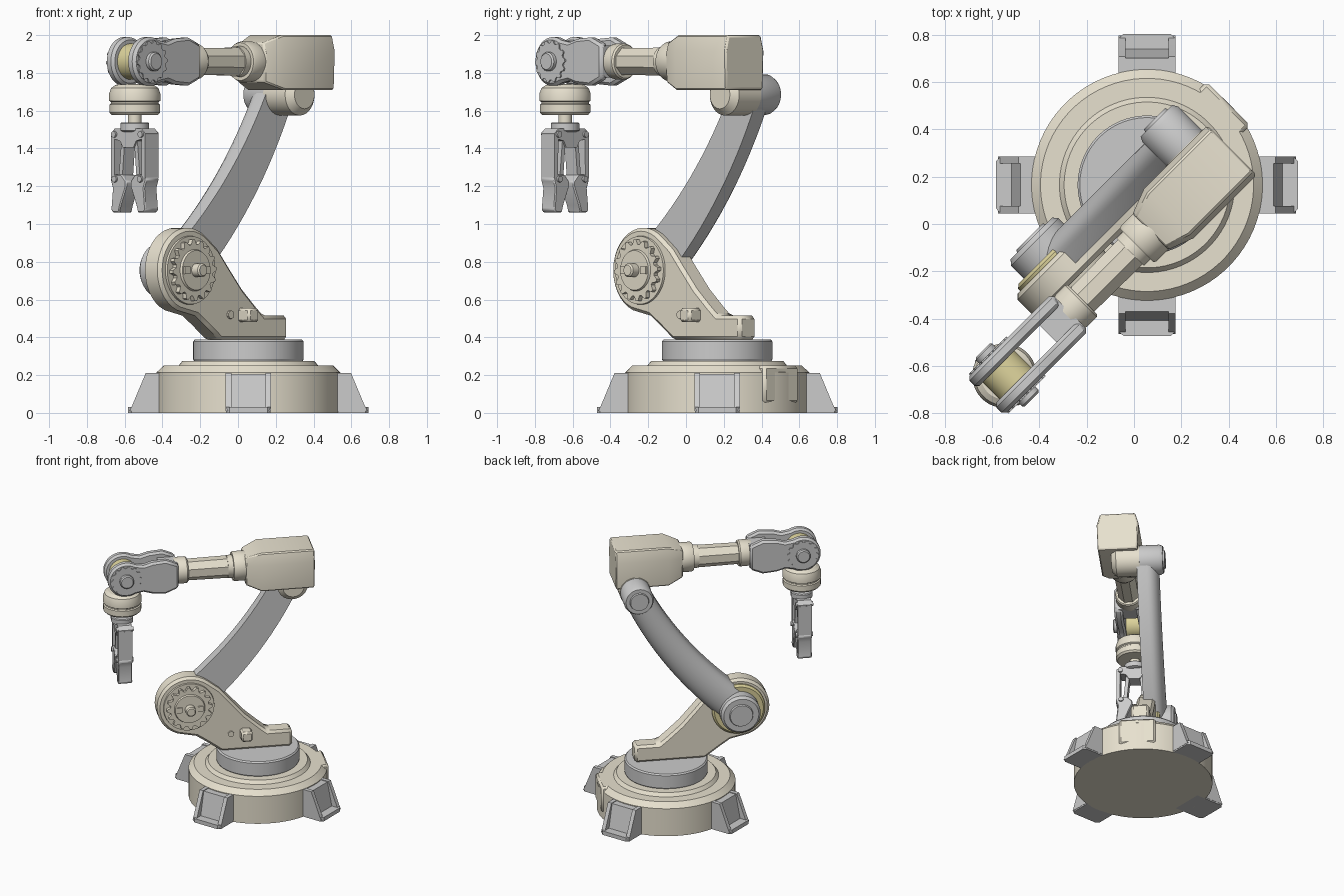
import bpy, bmesh
from math import sin, cos, pi, radians
from mathutils import Matrix, Vector

if "Cube" in bpy.data.objects:
    bpy.data.objects.remove(bpy.data.objects["Cube"])

# Arm frame: -X reaches forward, -Y is the gear side, turned 45 degrees on the base
FRAME = Matrix.Translation((0.055, 0.165, 0)) @ Matrix.Rotation(radians(45), 4, 'Z')

def material(name, rgb):
    m = bpy.data.materials.new(name)
    m.diffuse_color = (*rgb, 1)
    m.use_nodes = True
    m.node_tree.nodes["Principled BSDF"].inputs["Base Color"].default_value = m.diffuse_color
    return m

BEIGE = material("beige", (0.80, 0.75, 0.62))
GOLD = material("gold", (0.72, 0.65, 0.33))
GREY = None

def loft(name, rings, mat=GREY, bevel=0, turn=0):
    """Skin a list of equal rings and cap both ends."""
    bm = bmesh.new()
    vs = [[bm.verts.new(p) for p in r] for r in rings]
    n = len(vs[0])
    for a, b in zip(vs, vs[1:]):
        for i in range(n):
            bm.faces.new((a[i], a[(i + 1) % n], b[(i + 1) % n], b[i]))
    bm.faces.new(vs[0])
    bm.faces.new(vs[-1])
    bmesh.ops.recalc_face_normals(bm, faces=bm.faces)
    me = bpy.data.meshes.new(name)
    bm.to_mesh(me)
    bm.free()
    me.polygons.foreach_set("use_smooth", [True] * len(me.polygons))
    me.set_sharp_from_angle(angle=radians(28))
    if mat:
        me.materials.append(mat)
    ob = bpy.data.objects.new(name, me)
    bpy.context.collection.objects.link(ob)
    ob.matrix_world = FRAME @ Matrix.Rotation(radians(turn), 4, 'Z')
    if bevel:
        b = ob.modifiers.new("bevel", 'BEVEL')
        b.width, b.segments, b.limit_method = bevel, 1, 'ANGLE'
        b.angle_limit = radians(35)
    return ob

def place(axis, a, b, h):
    return {'x': (h, a, b), 'y': (a, h, b), 'z': (a, b, h)}[axis]

def prism(name, pts, lo, hi, axis='y', **kw):
    return loft(name, [[place(axis, a, b, h) for a, b in pts] for h in (lo, hi)], **kw)

def lathe(name, prof, center=(0, 0), axis='z', n=56, **kw):
    """Turn a (radius, height) profile about an axis."""
    ca, cb = center
    return loft(name, [[place(axis, ca + r * cos(2 * pi * (i + .5) / n), cb + r * sin(2 * pi * (i + .5) / n), h)
                        for i in range(n)] for r, h in prof], **kw)

def box(name, x, y, z, **kw):
    return prism(name, [(x[0], z[0]), (x[1], z[0]), (x[1], z[1]), (x[0], z[1])], *y, **kw)

def arc(c, r, a0, a1, step=10):
    return [(c[0] + r * cos(radians(a)), c[1] + r * sin(radians(a))) for a in range(a0, a1 + 1, step)]

def star(c, r0, r1, teeth):
    k = teeth * 4
    return [(c[0] + (r0, r0, r1, r1)[i % 4] * cos(2 * pi * i / k),
             c[1] + (r0, r0, r1, r1)[i % 4] * sin(2 * pi * i / k)) for i in range(k)]

# Base and turntable
lathe("base", [(.488, 0), (.488, .213), (.45, .25), (.37, .25), (.35, .275), (.05, .275)], mat=BEIGE, n=72)
lathe("turntable", [(.285, .27), (.293, .285), (.293, .378), (.284, .388), (.05, .388)], n=72)
box("rear_socket", (.36, .485), (-.13, .13), (.05, .25), mat=BEIGE, bevel=.015)

# Four feet: pad, sloped web and two gussets
for k in range(4):
    t = 45 + 90 * k
    prism("foot_pad", [(.40, -.118), (.62, -.118), (.637, -.1), (.637, .1), (.62, .118), (.40, .118)],
          0, .03, 'z', turn=t)
    prism("foot_web", [(.40, .02), (.575, .02), (.535, .207), (.40, .207)], -.1, .1, turn=t)
    for s in (-1, 1):
        prism("foot_gusset", [(.40, .01), (.63, .01), (.615, .04), (.543, .212), (.40, .212)],
              s * .09, s * .12, turn=t)

# Shoulder bracket
SH = (-.505, .755)
prism("shoulder_bracket", arc(SH, .225, 50, 250) + [
    (-.45, .515), (-.37, .46), (-.27, .386), (.235, .386), (.235, .515), (.06, .515),
    (0, .565), (-.1, .655), (-.2, .77), (-.28, .865)], -.066, .062, mat=BEIGE, bevel=.018)
lathe("gear_collar", [(.185, -.05), (.18, -.078), (.1, -.078)], SH, 'y', mat=BEIGE)
prism("shoulder_gear", star(SH, .163, .138, 16), -.104, -.06, mat=BEIGE)
lathe("gear_boss", [(.112, -.1), (.105, -.116), (.05, -.116)], SH, 'y', mat=BEIGE)
lathe("gear_hub", [(.036, -.1), (.036, -.16), (.028, -.168), (.01, -.168)], SH, 'y', mat=BEIGE, n=20)
for s in (-1, 1):
    box("gear_lug", (SH[0] + s * .075 - .02, SH[0] + s * .075 + .02), (-.126, -.1), (.735, .775), mat=BEIGE)
box("bracket_latch", (-.14, -.06), (-.145, -.05), (.48, .555), mat=BEIGE, bevel=.012)
lathe("bracket_bolt", [(.022, -.05), (.022, -.078), (.008, -.078)], (-.205, .52), 'y', mat=BEIGE, n=10)

# Shoulder pivot and curved lower arm
lathe("shoulder_ring", [(.19, .05), (.19, .075), (.175, .088), (.1, .088)], SH, 'y', mat=GOLD)
lathe("shoulder_cap", [(.142, .05), (.142, .165), (.125, .185), (.085, .185), (.08, .196), (.02, .196)], SH, 'y')
EL = (.22, 1.685)
p0, p2 = Vector(SH), Vector(EL)
d = (p2 - p0).normalized()
p1 = (p0 + p2) / 2 + Vector((d.y, -d.x)) * .13
rings = []
for i in range(17):
    t = i / 16
    c = p0 * (1 - t) ** 2 + p1 * 2 * t * (1 - t) + p2 * t * t
    tan = ((p1 - p0) * (1 - t) + (p2 - p1) * t).normalized()
    nrm, w = Vector((tan.y, -tan.x)), .128 - .03 * t
    sec = [(w, -.02)] + [(w * cos(radians(a)), .05 + .082 * sin(radians(a))) for a in range(0, 181, 15)] + [(-w, -.02)]
    rings.append([(c.x + nrm.x * a, y, c.y + nrm.y * a) for a, y in sec])
loft("lower_arm", rings)

# Elbow
lathe("elbow_cap", [(.107, -.01), (.107, .14), (.095, .163), (.068, .163), (.064, .175), (.02, .175)], EL, 'y')
lathe("elbow_joint", [(.06, -.2), (.075, -.2), (.11, -.165), (.11, .0), (.05, .0)], EL, 'y', mat=BEIGE)

# Elbow head and forearm
YC, ZC = -.15, 1.855
sec = [(-.125, .145), (.125, .145), (.148, .06), (.14, -.145), (-.14, -.145), (-.148, .06)]
loft("elbow_head", [[(x, YC + a * k, ZC + b * k) for a, b in sec]
                    for x, k in ((-.13, .72), (-.02, 1), (.345, 1), (.357, .97))], mat=BEIGE, bevel=.008)
W = (YC, ZC + .005)
lathe("forearm_collar", [(.07, -.25), (.082, -.25), (.082, -.212), (.1, -.212), (.106, -.2),
                         (.106, -.13), (.1, -.09), (.05, -.09)], W, 'x', mat=BEIGE)
lathe("forearm", [(.076, -.58), (.08, -.22)], W, 'x', n=8, mat=BEIGE)
lathe("wrist_collar", [(.07, -.535), (.088, -.535), (.095, -.545), (.095, -.6), (.088, -.63), (.05, -.63)],
      W, 'x', mat=BEIGE)

# Wrist fork
WR = (-.985, 1.86)
side = arc(WR, .13, 60, 300) + [(-.86, 1.758), (-.80, 1.74), (-.70, 1.732), (-.61, 1.77),
                                (-.61, 1.95), (-.70, 1.988), (-.80, 1.98), (-.86, 1.962)]
box("fork_bridge", (-.74, -.61), (YC - .08, YC + .08), (1.775, 1.945))
for s in (-1, 1):
    prism("fork_prong", side, YC + s * .05, YC + s * .11, bevel=.015)
    prism("prong_bolt_ring", star(WR, .112, .098, 14), YC + s * .1, YC + s * .118)
    lathe("prong_hub", [(.05, YC + s * .1), (.05, YC + s * .138), (.042, YC + s * .146), (.015, YC + s * .146)],
          WR, 'y', n=24)

# Wrist pivot, cup and tool neck
lathe("wrist_pivot", [(.095, YC - .055), (.095, YC + .055)], WR, 'y', mat=GOLD)
H = (-.995, YC + .006)
lathe("wrist_cup", [(.05, 1.577), (.122, 1.577), (.134, 1.59), (.134, 1.632), (.126, 1.638), (.126, 1.646),
                    (.136, 1.652), (.136, 1.69), (.125, 1.72), (.1, 1.737), (.05, 1.74)], H, mat=BEIGE)
lathe("tool_neck", [(.036, 1.52), (.036, 1.585)], H, n=24, mat=BEIGE)
lathe("tool_flange", [(.06, 1.488), (.076, 1.495), (.076, 1.532), (.07, 1.538), (.03, 1.538)], H, n=32)

# Gripper: palm, paired links and angled fingers
hx, hy = H
prism("palm", [(hy + a, z) for a, z in ((-.1, 1.505), (.1, 1.505), (.128, 1.48), (.125, 1.455), (.06, 1.44),
      (.04, 1.405), (-.04, 1.405), (-.06, 1.44), (-.125, 1.455), (-.128, 1.48))], hx - .05, hx + .05, 'x')
def mirrored(name, pts, half, **kw):
    for s in (-1, 1):
        prism(name, [(hy + s * a, z) for a, z in pts], hx - half, hx + half, 'x', **kw)
mirrored("outer_link", [(.1, 1.47), (.128, 1.47), (.128, 1.24), (.102, 1.24)], .05)
mirrored("inner_link", [(.035, 1.44), (.06, 1.44), (.08, 1.24), (.054, 1.24)], .04)
mirrored("finger", [(.05, 1.262), (.12, 1.262), (.134, 1.235), (.118, 1.19), (.13, 1.075), (.115, 1.06),
                    (.07, 1.06), (.058, 1.1), (.015, 1.2), (.015, 1.225)], .05, bevel=.006)
for s in (-1, 1):
    for z, y in ((1.475, .1), (1.238, .095)):
        lathe("gripper_pin", [(.017, hx - .062), (.017, hx + .062)], (hy + s * y, z), 'x', n=14)
